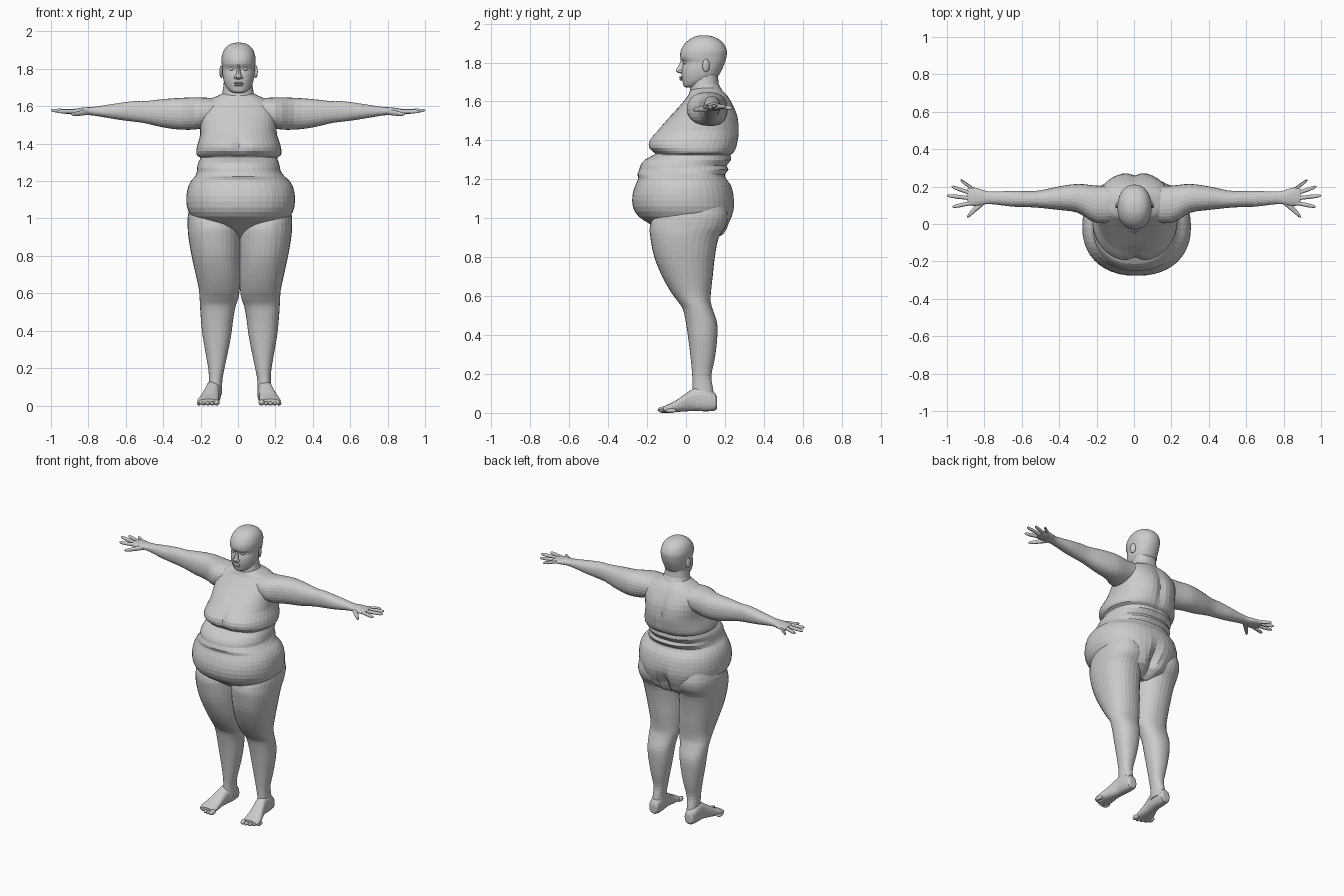
import bpy, bmesh, math
from mathutils import Matrix, Vector


def spline(rows, steps):
    """Catmull-Rom resampling of section rows."""
    out = []
    for i in range(len(rows) - 1):
        a, b, c, d = (rows[min(max(k, 0), len(rows) - 1)] for k in range(i - 1, i + 3))
        for j in range(steps):
            t = j / steps
            out.append([q + .5 * t * (r - p + t * (2*p - 5*q + 4*r - s + t * (3*(q - r) + s - p)))
                        for p, q, r, s in zip(a, b, c, d)])
    return out + [list(rows[-1])]


def loft(name, rows, axis='Z', side=1, off=0, n=28, steps=2, power=2.2, dent=None):
    """Sections (t, centre, radius, low, high) swept along an axis; side=-1 mirrors x."""
    bm = bmesh.new()
    rings = []
    for t, c, r, lo, hi in spline(rows, steps):
        ring = []
        for k in range(n):
            a = 2 * math.pi * k / n
            ca, sa = math.cos(a), math.sin(a)
            u = c + r * math.copysign(abs(ca) ** (2 / power), ca)
            v = (lo + hi) / 2 + (hi - lo) / 2 * math.copysign(abs(sa) ** (2 / power), sa)
            if dent:
                v -= dent(u - c, sa, t)
            x, y, z = {'Z': (u, v, t), 'X': (t, u, v), 'Y': (u, t, v)}[axis]
            ring.append(bm.verts.new((side * x + off, y, z)))
        rings.append(ring)
    for A, B in zip(rings, rings[1:]):
        for k in range(n):
            bm.faces.new((A[k], A[(k + 1) % n], B[(k + 1) % n], B[k]))
    bm.faces.new(rings[0])
    bm.faces.new(rings[-1])
    bmesh.ops.recalc_face_normals(bm, faces=bm.faces)
    return finish(name, bm)


def blob(name, loc, size, rot=0):
    """Ellipsoid for small features."""
    bm = bmesh.new()
    bmesh.ops.create_uvsphere(bm, u_segments=16, v_segments=10, radius=1)
    m = Matrix.Translation(loc) @ Matrix.Rotation(rot, 4, 'Z') @ Matrix.Diagonal((*size, 1))
    bmesh.ops.transform(bm, matrix=m, verts=bm.verts)
    for f in bm.faces:
        f.smooth = True
    return finish(name, bm)


def finish(name, bm):
    me = bpy.data.meshes.new(name)
    bm.to_mesh(me)
    bm.free()
    ob = bpy.data.objects.new(name, me)
    bpy.context.collection.objects.link(ob)
    return ob


def body_dent(x, sa, z):
    """Cleavage, spine groove and buttock cleft along the centre line."""
    if sa < 0:
        return -.022 * math.exp(-(x / .035) ** 2 - ((z - 1.39) / .06) ** 2)
    depth = .018 * math.exp(-((z - 1.47) / .13) ** 2) + .05 * math.exp(-((z - .95) / .09) ** 2)
    return depth * math.exp(-(x / .03) ** 2)


# Torso with bust overhang, waist folds and belly roll
loft('torso', [
    (1.675, 0, .075, .04, .17), (1.655, 0, .11, .02, .19), (1.63, 0, .165, .01, .215),
    (1.58, 0, .20, -.03, .245), (1.52, 0, .205, -.085, .27), (1.45, .003, .205, -.15, .277),
    (1.40, .005, .22, -.195, .27), (1.36, .005, .228, -.195, .26),
    (1.335, .005, .222, -.165, .245), (1.325, .005, .205, -.17, .232),
    (1.30, .003, .215, -.215, .235), (1.27, .003, .222, -.235, .21),
    (1.25, .005, .225, -.24, .22), (1.225, .01, .24, -.25, .2),
    (1.205, .012, .26, -.245, .205), (1.17, .014, .28, -.26, .23),
    (1.12, .014, .29, -.275, .245), (1.06, .014, .287, -.273, .25),
    (1.01, .014, .265, -.245, .24), (.97, .014, .23, -.185, .225),
    (.92, .014, .17, -.11, .2), (.87, .012, .08, -.03, .12)],
    n=44, power=2.25, dent=body_dent)

# Neck
loft('neck', [(1.60, 0, .10, .02, .2), (1.65, 0, .09, .02, .19), (1.69, 0, .08, .025, .168),
              (1.74, 0, .075, .03, .165)], n=32)

# Head with chin, eye hollow, brow and skull
loft('head', [
    (1.672, .003, .025, .0, .06), (1.68, .003, .045, -.012, .08), (1.70, .003, .064, -.017, .12),
    (1.73, .003, .078, -.023, .165), (1.765, .003, .085, -.022, .185),
    (1.80, .003, .087, -.015, .2), (1.825, .003, .09, -.029, .207),
    (1.86, .003, .091, -.027, .21), (1.895, .003, .081, -.008, .195),
    (1.92, .003, .063, .02, .168), (1.935, .003, .038, .051, .133), (1.94, .003, .012, .08, .104)],
    n=40, steps=3, power=2.15)

# Nose, lips
loft('nose', [(1.825, .003, .008, -.028, .02), (1.80, .003, .009, -.031, .02),
              (1.775, .003, .013, -.044, .02), (1.76, .003, .018, -.052, .02),
              (1.75, .003, .018, -.046, .02), (1.744, .003, .01, -.03, .02)], n=20, steps=3, power=2)
blob('upper_lip', (.003, -.022, 1.724), (.026, .013, .006))
blob('lower_lip', (.003, -.021, 1.714), (.023, .013, .007))

for s, tag in ((1, 'left'), (-1, 'right')):
    # Eyes, nostrils, ears
    blob(tag + '_eye', (.003 + s * .034, -.003, 1.80), (.015, .012, .009))
    blob(tag + '_nostril', (.003 + s * .016, -.028, 1.753), (.009, .013, .008))
    blob(tag + '_ear', (.003 + s * .092, .103, 1.785), (.009, .02, .034), s * .35)

    # Arm and palm
    loft(tag + '_arm', [
        (.08, .11, .09, 1.52, 1.64), (.20, .105, .10, 1.48, 1.647), (.30, .137, .077, 1.475, 1.645),
        (.40, .138, .063, 1.487, 1.638), (.50, .133, .047, 1.51, 1.627),
        (.56, .133, .043, 1.518, 1.627), (.65, .135, .042, 1.53, 1.615),
        (.77, .14, .033, 1.55, 1.597), (.82, .143, .043, 1.553, 1.594),
        (.865, .147, .05, 1.557, 1.588), (.89, .15, .04, 1.562, 1.583)],
        'X', s, n=28, steps=3)

    # Fingers: root (x, y), tip (x, y), tip height
    for name, x0, y0, x1, y1, z1 in (
            ('index', .865, .113, .97, .092, 1.572), ('middle', .875, .138, 1.0, .152, 1.578),
            ('ring', .87, .163, .975, .2, 1.574), ('little', .855, .183, .927, .235, 1.566)):
        rows = []
        for f, r in ((0, .011), (.4, .0105), (.55, .011), (.85, .009), (.96, .006), (1, .002)):
            z = 1.573 + (z1 - 1.573) * f
            rows.append((x0 + (x1 - x0) * f, y0 + (y1 - y0) * f, r, z - r, z + r))
        loft(f'{tag}_{name}_finger', rows, 'X', s, n=12)
    loft(tag + '_thumb', [(.80, .125, .02, 1.555, 1.585), (.83, .10, .022, 1.55, 1.58),
                          (.86, .07, .016, 1.548, 1.572), (.88, .05, .013, 1.548, 1.568),
                          (.892, .038, .004, 1.554, 1.562)], 'X', s, n=14)

    # Leg
    loft(tag + '_leg', [
        (1.10, .15, .10, -.08, .19), (1.02, .142, .135, -.16, .215), (.96, .137, .142, -.185, .205),
        (.90, .135, .14, -.183, .168), (.80, .127, .131, -.163, .148), (.70, .116, .12, -.122, .137),
        (.62, .11, .109, -.077, .128), (.57, .112, .103, -.04, .127), (.53, .118, .095, -.015, .138),
        (.46, .122, .086, .0, .16), (.38, .123, .077, .012, .16), (.28, .124, .059, .024, .148),
        (.19, .126, .042, .032, .13), (.13, .130, .036, .034, .138), (.06, .132, .036, .03, .15)],
        side=s, off=.01, n=32, steps=3, power=2.2)

    # Foot and toes
    loft(tag + '_foot', [
        (.16, .135, .02, .03, .07), (.15, .135, .034, .012, .10), (.10, .137, .04, .008, .13),
        (.05, .14, .04, .01, .13), (.0, .15, .043, .008, .10), (-.05, .16, .052, .004, .065),
        (-.09, .166, .057, .002, .045), (-.115, .166, .05, .004, .034)],
        'Y', s, .006, n=24, power=2.5)
    for i in range(5):
        r = .016 if i == 0 else .0115
        blob(f'{tag}_toe_{i + 1}', (s * (.12 + .0235 * i) + .006, -.117 + .0025 * i * i, r),
             (r, .029, r), s * .1)
